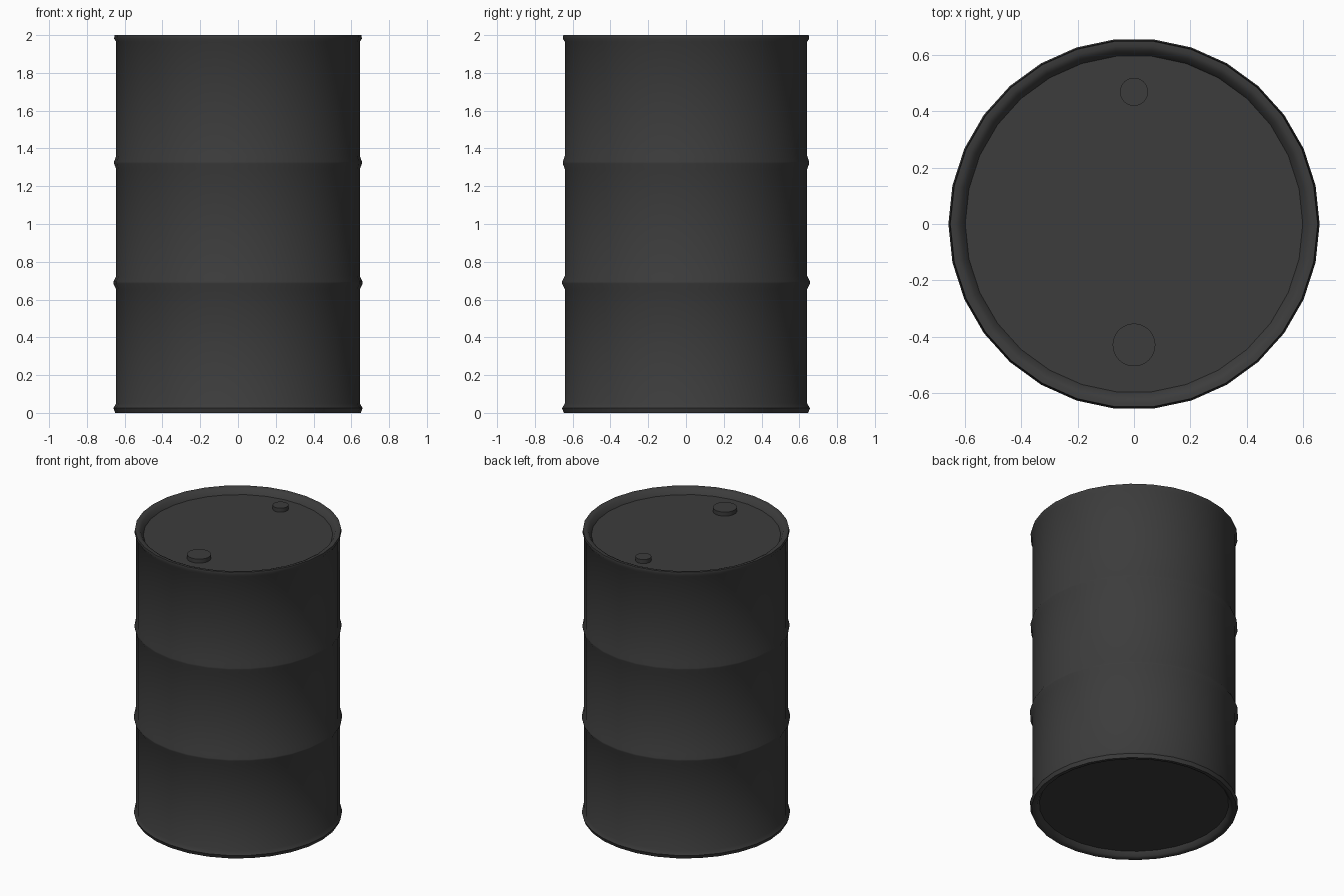
import bpy, bmesh, math

if "Cube" in bpy.data.objects:
    bpy.data.objects.remove(bpy.data.objects["Cube"])

SIDES = 30
steel = bpy.data.materials.new("dark_steel")
steel.diffuse_color = (0.045, 0.045, 0.045, 1)
steel.use_nodes = True
steel.node_tree.nodes["Principled BSDF"].inputs["Base Color"].default_value = steel.diffuse_color


def lathe(name, profile, sides, centre=(0, 0), angle=40):
    """Revolve a (radius, z) profile around z and close both ends."""
    bm = bmesh.new()
    rings = []
    for r, z in profile:
        rings.append([bm.verts.new((r * math.cos(2 * math.pi * i / sides),
                                    r * math.sin(2 * math.pi * i / sides), z))
                      for i in range(sides)])
    for a, b in zip(rings, rings[1:]):
        for i in range(sides):
            j = (i + 1) % sides
            bm.faces.new((a[i], a[j], b[j], b[i]))
    bm.faces.new(rings[0][::-1])
    bm.faces.new(rings[-1])
    mesh = bpy.data.meshes.new(name)
    bm.to_mesh(mesh)
    bm.free()
    obj = bpy.data.objects.new(name, mesh)
    obj.location = (*centre, 0)
    mesh.materials.append(steel)
    bpy.context.collection.objects.link(obj)
    bpy.ops.object.select_all(action='DESELECT')
    obj.select_set(True)
    bpy.context.view_layer.objects.active = obj
    bpy.ops.object.shade_smooth_by_angle(angle=math.radians(angle))
    return obj


def rib(z, r):
    """Rolled hoop bulging out of the wall."""
    return [(0.645, z - 0.035), (r, z - 0.005), (r, z + 0.005), (0.645, z + 0.035)]


# Drum shell: recessed base, bottom rim, two ribs, top rim, recessed lid
bottom_rim = [(0.60, 0.035), (0.615, 0.008), (0.63, 0.0), (0.65, 0.0),
              (0.66, 0.025), (0.645, 0.05)]
top_rim = [(0.645, 1.965), (0.656, 1.982), (0.653, 2.0), (0.635, 2.0),
           (0.618, 1.992), (0.60, 1.96)]
lathe("drum_body", bottom_rim + rib(0.69, 0.66) + rib(1.325, 0.656) + top_rim, SIDES, angle=50)

# Bung caps on the lid
for name, r, y in (("large_bung", 0.076, -0.43), ("small_bung", 0.05, 0.47)):
    lathe(name, [(r, 1.955), (r, 1.988)], SIDES, (0, y))
